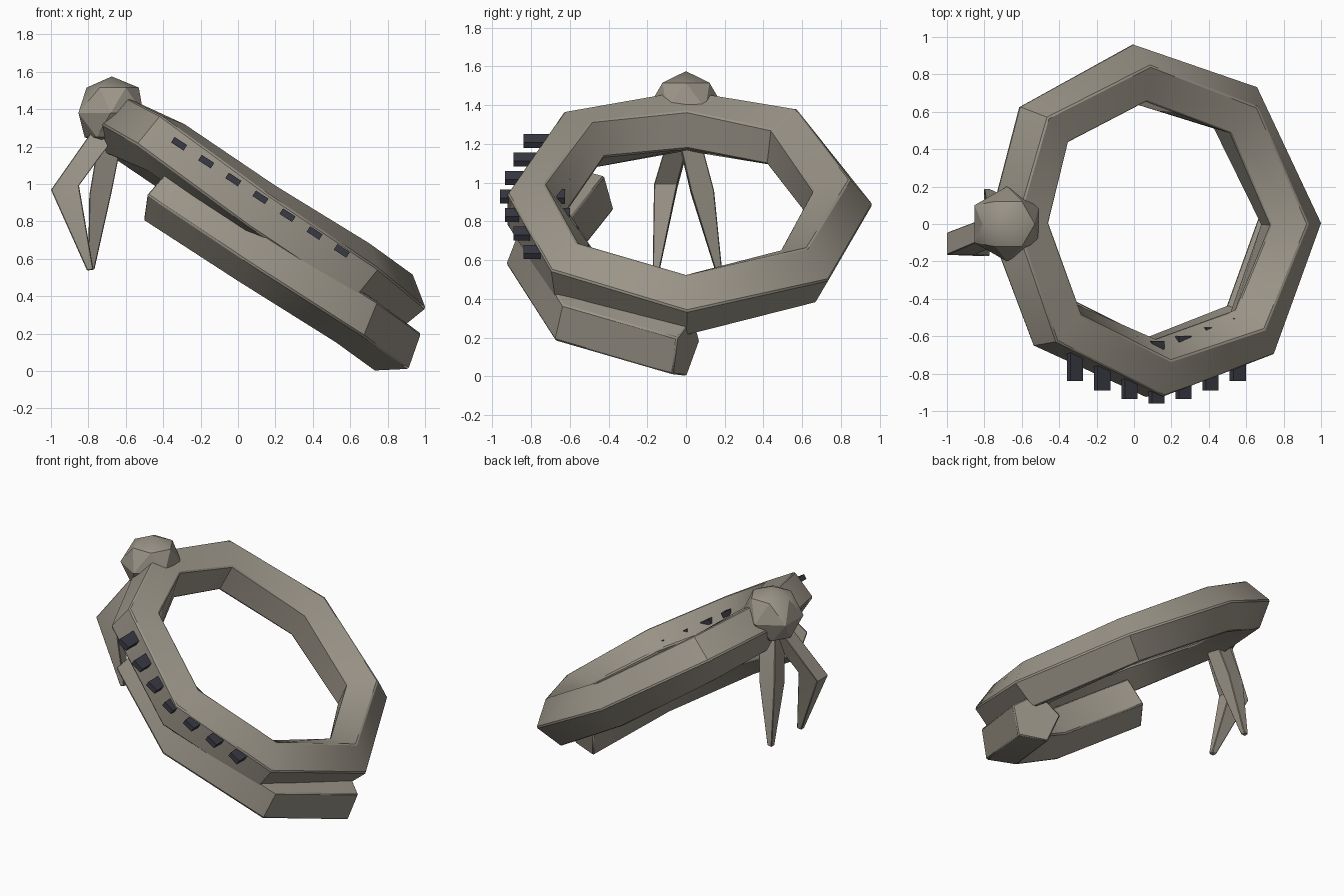
import bpy, bmesh, math
from mathutils import Vector, Matrix

if "Cube" in bpy.data.objects:
    bpy.data.objects.remove(bpy.data.objects["Cube"])

TILT = math.radians(33)
U = Vector((math.cos(TILT), 0, -math.sin(TILT)))   # down the slope
V = Vector((0, 1, 0))
N = Vector((math.sin(TILT), 0, math.cos(TILT)))    # coil axis
SIDES, RADIUS = 5, 0.171                           # pentagonal body section


def material(name, rgb):
    m = bpy.data.materials.new(name)
    m.diffuse_color = (*rgb, 1)
    m.use_nodes = True
    m.node_tree.nodes["Principled BSDF"].inputs["Base Color"].default_value = m.diffuse_color
    return m


STONE = material("warm_grey", (0.325, 0.297, 0.245))
DARK = material("dark_slate", (0.042, 0.042, 0.058))


def finish(name, bm, mat, bevel=0.0, angle=42):
    bmesh.ops.recalc_face_normals(bm, faces=bm.faces)
    me = bpy.data.meshes.new(name)
    bm.to_mesh(me)
    bm.free()
    ob = bpy.data.objects.new(name, me)
    bpy.context.collection.objects.link(ob)
    me.materials.append(mat)
    if bevel:
        mod = ob.modifiers.new("soft_edges", 'BEVEL')
        mod.width, mod.segments = bevel, 1
        mod.limit_method, mod.angle_limit = 'ANGLE', math.radians(60)
    bpy.ops.object.select_all(action='DESELECT')
    bpy.context.view_layer.objects.active = ob
    ob.select_set(True)
    bpy.ops.object.shade_smooth_by_angle(angle=math.radians(angle))
    return ob


def bridge(bm, a, b, shift=0):
    n = len(a)
    for k in range(n):
        bm.faces.new((a[k], a[(k + 1) % n],
                      b[(k + 1 + shift) % n], b[(k + shift) % n]))


def coil(name, stations, rolls, closed):
    """Sweep a rolling pentagon through (down slope, across, height) stations."""
    bm, rings, n = bmesh.new(), [], len(stations)
    pts = [Vector(s[:2]) for s in stations]
    for i, p in enumerate(pts):
        before = pts[i - 1] if closed or i > 0 else None
        after = pts[(i + 1) % n] if closed or i < n - 1 else None
        d1 = (p - before).normalized() if before else (after - p).normalized()
        d2 = (after - p).normalized() if after else d1
        d = (d1 + d2).normalized()
        out = Vector((d.y, -d.x))                  # outward direction
        ring = []
        for k in range(SIDES):
            a = math.radians(rolls[i] + 360 / SIDES * k)
            q = p + out * (math.cos(a) * RADIUS)
            h = stations[i][2] + math.sin(a) * RADIUS
            ring.append(bm.verts.new(U * q.x + V * q.y + N * h))
        rings.append(ring)
    for a, b in zip(rings, rings[1:]):
        bridge(bm, a, b)
    if closed:
        bridge(bm, rings[-1], rings[0], -1)   # section rolls one side per lap
    else:
        bm.faces.new(rings[0])
        bm.faces.new(rings[-1])
    return finish(name, bm, STONE, 0.008)


# Full upper ring, counter-clockwise from the head end
coil("upper_ring", [(-1.229, 0, .76), (-1.007, -.542, .80), (-.375, -.783, .78),
                    (.23, -.583, .79), (.496, 0, .775), (.175, .605, .748),
                    (-.475, .793, .74), (-1.079, .518, .757)],
     [54 - 9 * i for i in range(8)], True)

# Partial lower coil
coil("lower_coil", [(-.86, -.52, .57), (-.26, -.765, .57),
                    (.354, -.557, .58), (.617, 0, .567)],
     [57, 54, 52, 51], False)

# Faceted head knob: stacked six-sided rings, alternately turned
bm = bmesh.new()
rings = []
for j, (r, x, z) in enumerate([(.14, -.67, 1.515), (.2, -.68, 1.38), (.13, -.69, 1.25)]):
    rings.append([bm.verts.new((x + r * math.cos(math.radians(60 * k + 30 * j)),
                                r * math.sin(math.radians(60 * k + 30 * j)), z))
                  for k in range(6)])
for a, b in zip(rings, rings[1:]):
    for k in range(6):
        bm.faces.new((a[k], a[(k + 1) % 6], b[k]))
        bm.faces.new((a[(k + 1) % 6], b[(k + 1) % 6], b[k]))
for ring, z in ((rings[0], 1.575), (rings[2], 1.2)):
    tip = bm.verts.new((-.675, 0, z))
    for k in range(6):
        bm.faces.new((ring[k], ring[(k + 1) % 6], tip))
finish("head_knob", bm, STONE, angle=30)


def fang(name, stations):
    """Tapered four-sided limb; each station is (x, y, z, half width x, half width y)."""
    bm = bmesh.new()
    rings = [[bm.verts.new((x + sx * wx, y + sy * wy, z + sx * wx * 0.15))
              for sx, sy in ((1, 1), (-1, 1), (-1, -1), (1, -1))]
             for x, y, z, wx, wy in stations]
    for a, b in zip(rings, rings[1:]):
        bridge(bm, a, b)
    bm.faces.new(rings[0])
    bm.faces.new(rings[-1])
    finish(name, bm, STONE, 0.004)


# Two fangs hanging beneath the knob
fang("bent_fang", [(-.71, -.02, 1.28, .08, .055), (-.925, -.105, .98, .075, .06),
                   (-.79, -.155, .54, .017, .017)])
fang("straight_fang", [(-.68, .01, 1.25, .065, .055), (-.735, .085, .95, .06, .06),
                       (-.785, .17, .54, .017, .017)])

# Seven dark slats passing through the front of the ring
for i in range(7):
    x = -.315 + .145 * i
    outer = -.96 + (0, .025, .07, .12)[abs(i - 3)]     # outer ends follow the ring
    bm = bmesh.new()
    bmesh.ops.create_cube(bm, size=1)
    bm.transform(Matrix.Translation((x, outer + .168, 1.215 - .0955 * i))
                 @ Matrix.Rotation(TILT, 4, 'Y')
                 @ Matrix.Diagonal((.08, .335, .035, 1)))
    finish("slat_%d" % (i + 1), bm, DARK)
